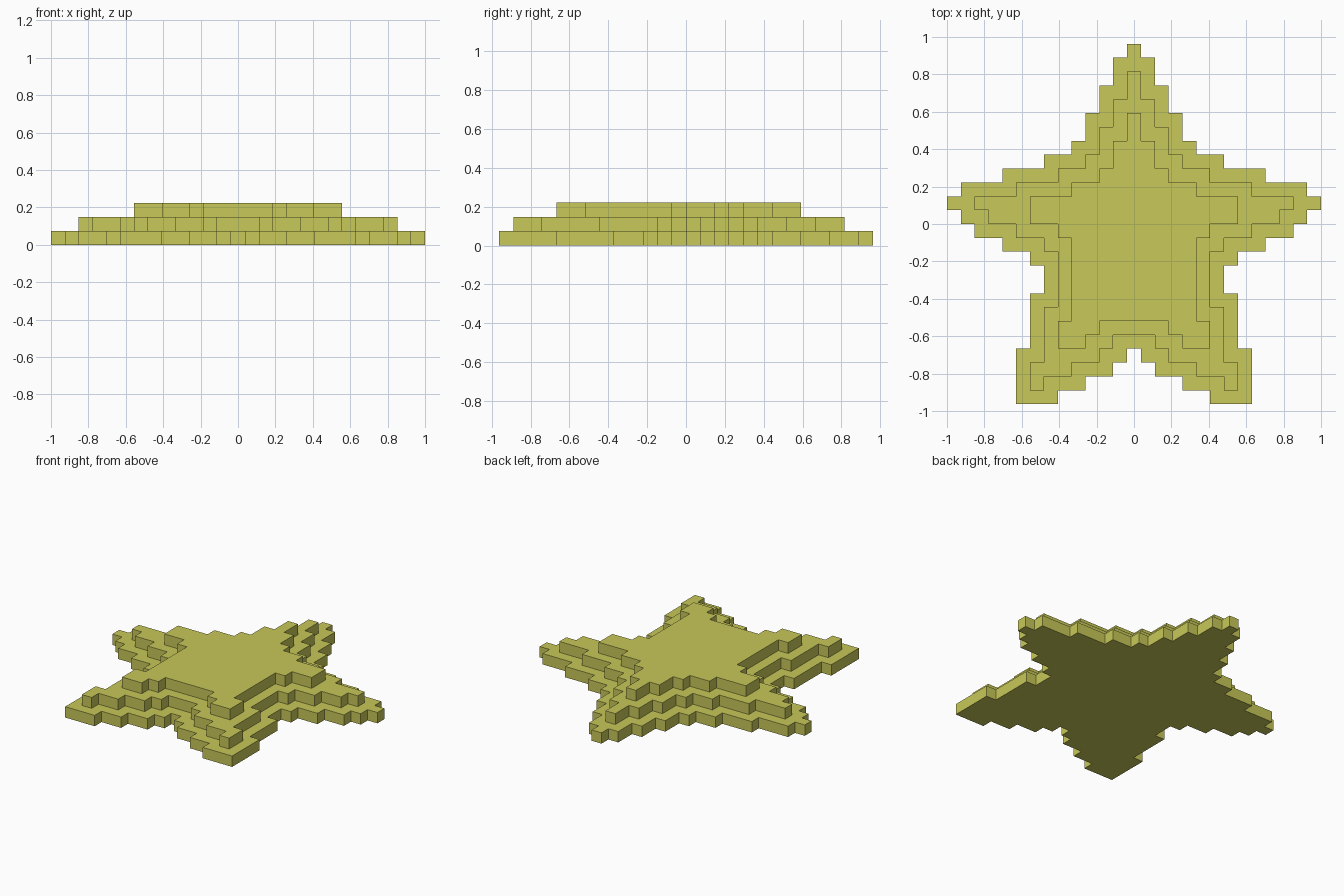
import bpy, bmesh

if "Cube" in bpy.data.objects:
    bpy.data.objects.remove(bpy.data.objects["Cube"])

U = 2 / 27  # block size

mat = bpy.data.materials.new("star_yellow")
mat.diffuse_color = (0.58, 0.58, 0.10, 1)
mat.use_nodes = True
mat.node_tree.nodes["Principled BSDF"].inputs["Base Color"].default_value = mat.diffuse_color

# Star silhouette from the tip down: (rows, blocks either side of the centre column)
RUNS = [(1, 0), (2, 1), (2, 2), (2, 3), (1, 4), (1, 6), (1, 9), (1, 12), (1, 13),
        (1, 12), (1, 11), (1, 9), (1, 7), (2, 6), (4, 7), (4, 8)]
# Notch between the two legs: row -> blocks cut either side of the centre
NOTCH = {-13: 5, -12: 3, -11: 1, -10: 0}

cells, row = set(), 12
for count, half in RUNS:
    for _ in range(count):
        cut = NOTCH.get(row, -1)
        cells |= {(x, row) for x in range(-half, half + 1) if abs(x) > cut}
        row -= 1


def shrink(cells):
    """Keep only blocks whose eight neighbours are all present."""
    return {(x, y) for x, y in cells
            if all((x + i, y + j) in cells for i in (-1, 0, 1) for j in (-1, 0, 1))}


def make_layer(name, cells, level):
    """Slab one block thick with the stepped outline of the given blocks."""
    bm = bmesh.new()
    verts = {}

    def corner(x, y):
        if (x, y) not in verts:
            verts[x, y] = bm.verts.new(((x - 0.5) * U, y * U, level * U))
        return verts[x, y]

    for x, y in sorted(cells):
        bm.faces.new([corner(x, y), corner(x + 1, y),
                      corner(x + 1, y + 1), corner(x, y + 1)])
    # extrude upwards, keeping the underside
    ext = bmesh.ops.extrude_face_region(bm, geom=bm.faces[:], use_keep_orig=True)
    top = [g for g in ext["geom"] if isinstance(g, bmesh.types.BMVert)]
    bmesh.ops.translate(bm, verts=top, vec=(0, 0, U))
    bmesh.ops.recalc_face_normals(bm, faces=bm.faces[:])
    # merge coplanar squares into clean flat faces
    bmesh.ops.dissolve_limit(bm, angle_limit=0.01, verts=bm.verts[:], edges=bm.edges[:])
    mesh = bpy.data.meshes.new(name)
    bm.to_mesh(mesh)
    bm.free()
    mesh.materials.append(mat)
    bpy.context.collection.objects.link(bpy.data.objects.new(name, mesh))


# Three stacked layers, each one block smaller all round
for level, name in enumerate(("star_base", "star_middle", "star_top")):
    make_layer(name, cells, level)
    cells = shrink(cells)
